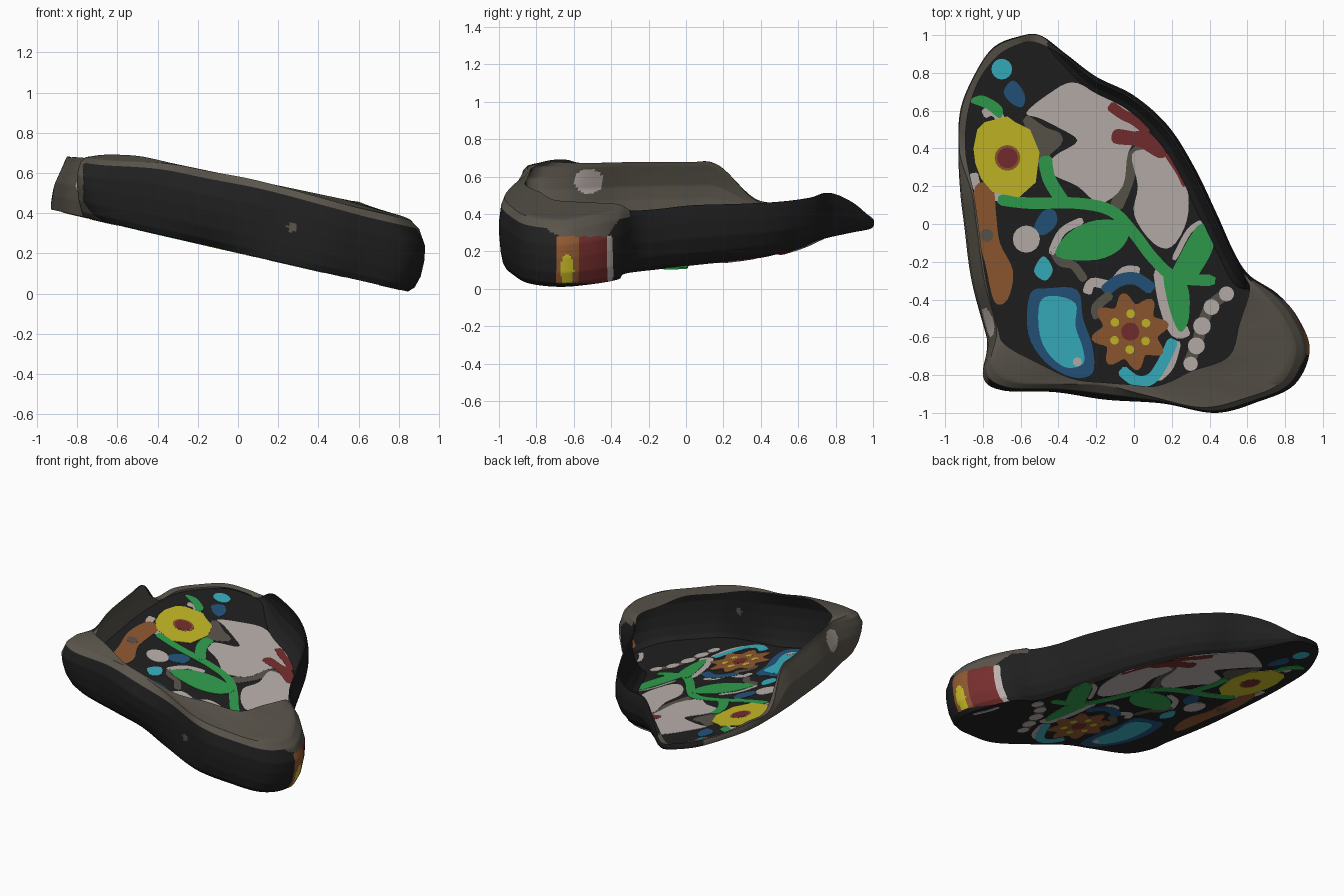
import bpy, bmesh, math
from mathutils import Vector

if "Cube" in bpy.data.objects:
    bpy.data.objects.remove(bpy.data.objects["Cube"])

COLOURS = {
    "charcoal": (.0145, .0145, .0145), "taupe": (.102, .091, .072), "off_white": (.50, .44, .42),
    "yellow": (.57, .49, .02), "green": (.03, .345, .075), "dark_red": (.181, .027, .027),
    "orange_brown": (.28, .10, .032), "blue": (.018, .089, .202), "turquoise": (.04, .44, .53)}
NAMES = list(COLOURS)
MATS = []
for n, c in COLOURS.items():
    m = bpy.data.materials.new(n)
    m.diffuse_color = (*c, 1)
    m.use_nodes = True
    m.node_tree.nodes["Principled BSDF"].inputs["Base Color"].default_value = m.diffuse_color
    MATS.append(m)


def floor_z(x):
    return .205 - .23 * x


def spline(pts, n, closed=True):
    """Smooth curve through the points."""
    out, k = [], len(pts)
    for i in range(k if closed else k - 1):
        q = [pts[(i + j) % k] if closed else pts[min(max(i + j, 0), k - 1)] for j in (-1, 0, 1, 2)]
        for s in range(n):
            t = s / n
            out.append(.5 * (2 * q[1] + (q[2] - q[0]) * t + (2 * q[0] - 5 * q[1] + 4 * q[2] - q[3]) * t * t
                             + (3 * q[1] - q[0] - 3 * q[2] + q[3]) * t ** 3))
    if not closed:
        out.append(pts[-1])
    return out


def add_object(name, bm, mats):
    bmesh.ops.recalc_face_normals(bm, faces=bm.faces)
    me = bpy.data.meshes.new(name)
    bm.to_mesh(me)
    bm.free()
    for m in mats:
        me.materials.append(m)
    ob = bpy.data.objects.new(name, me)
    bpy.context.collection.objects.link(ob)
    return ob


# Rim stations: outer x, outer y, wall height, inner x, inner y
right = [(-.50, 1.0, .05, -.52, .96), (-.36, .90, .17, -.41, .86), (-.20, .78, .26, -.23, .74),
         (0, .68, .28, -.03, .63), (.18, .52, .30, .14, .48), (.32, .30, .32, .28, .28),
         (.44, .05, .34, .40, .03), (.53, -.15, .34, .49, -.15), (.61, -.27, .35, .57, -.30)]
front = [(.76, -.37, .37, .61, -.36), (.87, -.50, .37, .56, -.52), (.93, -.67, .36, .50, -.70),
         (.85, -.85, .36, .30, -.78), (.66, -.94, .36, .20, -.83), (.43, -1.0, .37, .10, -.86),
         (.15, -.95, .38, -.02, -.85), (-.15, -.93, .37, -.15, -.84), (-.42, -.89, .36, -.32, -.82),
         (-.70, -.88, .31, -.50, -.74), (-.80, -.80, .30, -.68, -.64)]
left = [(-.78, -.60, .30, -.72, -.55), (-.86, -.30, .29, -.78, -.30), (-.90, 0, .28, -.82, 0),
        (-.92, .17, .26, -.84, .17), (-.93, .38, .06, -.89, .38), (-.92, .60, .05, -.88, .58),
        (-.85, .78, .04, -.82, .76), (-.75, .93, .04, -.72, .89), (-.62, .99, .04, -.61, .95)]

# Wall section: inset and height fraction
FLARED = [(.09, 0), (.06, .08), (.025, .25), (0, .5), (0, .75), (.008, .92), (.015, 1)]
BULGED = [(.085, 0), (.052, .08), (.022, .25), (.004, .48), (0, .68), (.03, .90), (.075, 1)]
LEANING = [(0, 0), (0, .08), (0, .25), (.01, .5), (.04, .75), (.062, .92), (.07, 1)]
columns = []
for group, section in ((right, FLARED), (front, BULGED), (left, LEANING)):
    for ox, oy, h, ix, iy in group:
        o, i = Vector((ox, oy)), Vector((ix, iy))
        d = (i - o).normalized()
        k = min(1, h / .3)
        if group is not right:
            k *= min(1, (i - o).length / .08)
        pts = []
        for ins, f in section:
            p = o + d * ins * k
            pts.append(Vector((p.x, p.y, floor_z(p.x) + h * f)))
        # wide shelf on the front wall and low back edge, thin lip elsewhere
        if group is front:
            pts.append(Vector((ix, iy, min(.69, .58 - .21 * ix))))
        elif h < .1:
            pts.append(Vector((ix, iy, pts[-1].z - .01)))
        else:
            pts.append(pts[-1] + Vector((d.x, d.y, 0)) * .01)
        columns.append(pts)

SUB = 8
rows = [spline([c[r] for c in columns], 16) for r in range(8)]
fine = []
for a, b in zip(rows, rows[1:]):
    for s in range(SUB):
        fine.append([p.lerp(q, s / SUB) for p, q in zip(a, b)])
fine.append(rows[-1])
CAP = 6 * SUB


def wall_colour(c, r):
    x, y, z = c
    if x < -.6 and math.hypot((y + .52) / 1.2, z - .575) < .065:
        return "off_white"
    if r >= CAP:
        return "charcoal" if y > -.27 and x > -.46 else "taupe"
    # painted end of the front lug
    if x > .7 and -.69 < y < -.39 and .03 < z < .28:
        if y > -.42:
            return "off_white"
        if y > -.575:
            return "dark_red"
        if ((y + .635) / .035) ** 2 + ((z - .1) / .085) ** 2 < 1:
            return "yellow"
        return "orange_brown"
    if x < -.77 or (x < -.68 and -.82 < y < .9):
        return "taupe"
    if y < -.85 and math.hypot(x - .27, z - .33) < .025:
        return "taupe"
    # upper part of the lug
    if x > .72 and y < -.3 and z > .28 + max(0, -.68 - y) * .6 + max(0, y + .42) * 1.5:
        return "taupe"
    if y < -.3 and r >= 5 * SUB:
        return "taupe"
    return "charcoal"


# Surrounding single-sheet wall with overhanging shelf
bm = bmesh.new()
grid = [[bm.verts.new(p) for p in row] for row in fine]
n = len(fine[0])
for r in range(len(grid) - 1):
    for j in range(n):
        f = bm.faces.new((grid[r][j], grid[r][(j + 1) % n], grid[r + 1][(j + 1) % n], grid[r + 1][j]))
        f.material_index = NAMES.index(wall_colour(f.calc_center_median(), r))
wall = add_object("wall", bm, MATS)
bpy.context.view_layer.objects.active = wall
wall.select_set(True)
bpy.ops.object.shade_smooth_by_angle(angle=math.radians(40))

# Tilted floor sheet
bm = bmesh.new()
bm.faces.new([bm.verts.new((p.x, p.y, floor_z(p.x))) for p in rows[0]])
add_object("floor", bm, [MATS[0]])


def plate(name, colour, outline, level=1):
    """Thin inlay that shows on both faces of the floor."""
    bm = bmesh.new()
    t = .0012 + .0009 * level
    top, low = ([bm.verts.new((p.x, p.y, floor_z(p.x) + s * t)) for p in outline] for s in (1, -1))
    bm.faces.new(top)
    bm.faces.new(low[::-1])
    for i in range(len(top)):
        j = (i + 1) % len(top)
        bm.faces.new((top[i], low[i], low[j], top[j]))
    add_object(name, bm, [MATS[NAMES.index(colour)]])


def blob(name, colour, pts, level=1):
    plate(name, colour, spline([Vector(p) for p in pts], 4), level)


def dot(name, colour, x, y, r, level=1):
    plate(name, colour, [Vector((x + r * math.cos(a * math.pi / 8), y + r * math.sin(a * math.pi / 8)))
                         for a in range(16)], level)


def stroke(name, colour, pts, width, level=1):
    c = spline([Vector(p) for p in pts], 5, False)
    a, b = [], []
    for i, p in enumerate(c):
        d = (c[min(i + 1, len(c) - 1)] - c[max(i - 1, 0)]).normalized()
        w = width * (.3 if i in (0, len(c) - 1) else .5)
        a.append(p + Vector((-d.y, d.x)) * w)
        b.append(p - Vector((-d.y, d.x)) * w)
    plate(name, colour, a + b[::-1], level)


# Large white petals with red tips
stroke("petal_shadow", "taupe", [(-.1, .08), (-.04, .22), (.0, .36), (.1, .42)], .07, 0)
stroke("petal_shadow", "taupe", [(-.58, .56), (-.48, .49), (-.4, .45), (-.48, .36), (-.47, .27)], .05, 0)
blob("upper_petal", "off_white", [(-.57, .59), (-.45, .69), (-.33, .75), (-.2, .7), (-.08, .64), (.02, .57),
     (.05, .5), (-.03, .38), (-.06, .2), (-.18, .11), (-.3, .2), (-.46, .28), (-.42, .36), (-.3, .44),
     (-.4, .51), (-.5, .56)])
blob("lower_petal", "off_white", [(-.01, .37), (.1, .39), (.2, .34), (.28, .2), (.28, .02), (.2, -.12),
     (.1, -.1), (0, .05), (.02, .2)])
blob("petal_tip", "dark_red", [(-.11, .43), (-.1, .5), (0, .49), (.07, .49), (.17, .38), (.13, .35), (.02, .41)], 2)
stroke("petal_tip_spot", "dark_red", [(-.13, .63), (-.06, .58), (0, .55), (.08, .49)], .055, 2)
stroke("petal_rim_spot", "dark_red", [(.17, .37), (.23, .28), (.27, .2)], .025, 2)

# Yellow flower and the small shapes around it
stroke("yellow_flower_edge", "off_white", [(-.85, .27), (-.83, .2), (-.74, .15), (-.62, .13)], .05, 0)
plate("yellow_flower", "yellow", [Vector(p) for p in [(-.85, .4), (-.83, .5), (-.79, .54), (-.67, .57), (-.63, .54),
      (-.55, .5), (-.5, .38), (-.52, .22), (-.61, .14), (-.75, .17), (-.81, .24), (-.84, .32)]], 2)
dot("yellow_flower_ring", "orange_brown", -.67, .35, .068, 3)
dot("yellow_flower_centre", "dark_red", -.67, .35, .055, 4)
blob("small_leaf", "green", [(-.87, .65), (-.8, .68), (-.7, .62), (-.71, .56), (-.78, .61)])
stroke("small_leaf_edge", "off_white", [(-.8, .58), (-.74, .6), (-.7, .54)], .05, 0)
dot("turquoise_drop", "turquoise", -.7, .82, .055)
blob("blue_drop", "blue", [(-.69, .7), (-.64, .76), (-.58, .69), (-.59, .62), (-.65, .64)])

# Stem and leaves
stroke("stem", "green", [(-.72, .13), (-.55, .11), (-.3, .11), (-.12, .07), (0, -.05), (.1, -.18), (.22, -.28),
       (.43, -.3)], .06, 2)
stroke("stem_branch", "green", [(-.47, .36), (-.45, .24), (-.37, .11)], .07, 3)
blob("left_leaf", "green", [(-.41, -.17), (-.35, -.05), (-.2, .02), (-.03, 0), (-.06, -.12), (-.2, -.19)], 3)
blob("right_leaf", "green", [(.2, -.28), (.24, -.17), (.32, -.03), (.36, 0), (.41, 0), (.42, -.12), (.36, -.24),
                             (.3, -.31)], 3)
blob("lower_leaf", "green", [(.16, -.24), (.18, -.42), (.24, -.57), (.29, -.5), (.28, -.32)], 3)
stroke("leaf_edge", "off_white", [(.13, -.24), (.16, -.42), (.22, -.57), (.29, -.56)], .06, 1)
stroke("leaf_edge", "off_white", [(-.44, -.16), (-.38, -.04), (-.27, .02)], .04, 1)
stroke("leaf_edge", "off_white", [(.21, -.19), (.29, -.04), (.36, .01)], .03, 1)

# Shapes along the left side
blob("side_flower", "orange_brown", [(-.84, .2), (-.75, .2), (-.73, .05), (-.71, -.1), (-.64, -.25), (-.67, -.4),
     (-.74, -.41), (-.79, -.2), (-.85, 0)])
dot("side_flower_spot", "taupe", -.78, -.06, .035, 2)
dot("white_pebble", "off_white", -.57, -.08, .072)
blob("blue_pebble", "blue", [(-.53, -.02), (-.48, .07), (-.42, .07), (-.41, .0), (-.48, -.06)])
blob("turquoise_pebble", "turquoise", [(-.53, -.25), (-.48, -.17), (-.43, -.24), (-.47, -.3)])
stroke("pale_curl", "taupe", [(-.43, -.13), (-.39, -.2), (-.32, -.22), (-.26, -.3)], .045)

# Blue and turquoise block
blob("blue_block", "blue", [(-.55, -.37), (-.45, -.34), (-.3, -.35), (-.27, -.5), (-.22, -.65), (-.22, -.79),
     (-.33, -.81), (-.47, -.73), (-.56, -.58)])
blob("turquoise_block", "turquoise", [(-.5, -.42), (-.43, -.38), (-.31, -.42), (-.31, -.54), (-.27, -.66),
     (-.27, -.74), (-.36, -.76), (-.45, -.69), (-.5, -.58)], 2)
dot("block_spot", "off_white", -.3, -.73, .024, 3)

# Orange flower with dotted centre
flower = [Vector((-.02 + r * math.cos(a), -.57 + r * math.sin(a))) for a, r in
          ((i * math.pi / 32, .178 + .03 * math.cos(i * math.pi / 4 - 1.5)) for i in range(64))]
plate("orange_flower", "orange_brown", flower, 2)
stroke("orange_flower_edge", "taupe", [(-.12, -.37), (-.2, -.44), (-.19, -.5)], .05, 1)
dot("orange_flower_centre", "dark_red", -.02, -.57, .048, 3)
for i in range(6):
    a = i * math.pi / 3 + .5
    dot("flower_seed", "yellow", -.02 + .095 * math.cos(a), -.57 + .095 * math.sin(a), .023, 3)
stroke("blue_arch", "blue", [(-.16, -.36), (-.08, -.3), (.01, -.29), (.1, -.35)], .065)
stroke("white_arch", "off_white", [(-.25, -.37), (-.22, -.31), (-.12, -.32), (-.05, -.25), (.03, -.25)], .05, 0)
stroke("turquoise_arch", "turquoise", [(-.07, -.77), (.01, -.83), (.09, -.82), (.15, -.74), (.21, -.61)], .06)
stroke("white_edge", "off_white", [(.12, -.82), (.19, -.75), (.23, -.62)], .045, 0)

# Row of white beads and pale marks under the lug
stroke("bead_string", "taupe", [(.52, -.35), (.41, -.43), (.36, -.54), (.33, -.64), (.28, -.76)], .06, 0)
for x, y, r in ((.49, -.37, .04), (.41, -.44, .042), (.36, -.54, .047), (.33, -.645, .045), (.3, -.74, .038)):
    dot("bead", "off_white", x, y, r, 1)
stroke("lug_mark", "off_white", [(.8, -.64), (.74, -.56), (.71, -.49)], .03, 1)
